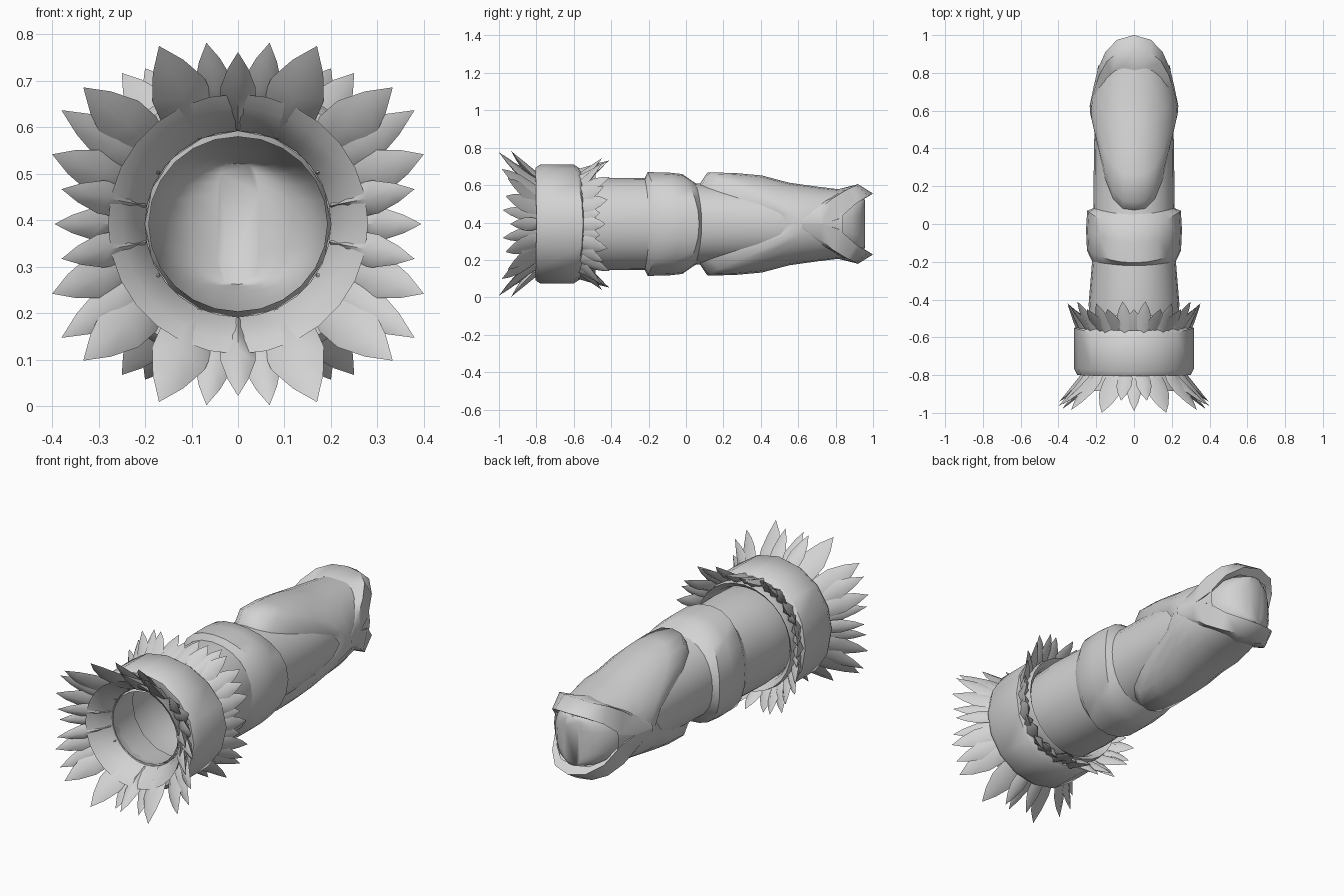
import bpy, bmesh, math
from mathutils import Vector

if "Cube" in bpy.data.objects:
    bpy.data.objects.remove(bpy.data.objects["Cube"])

CZ = 0.392          # height of the sleeve axis
SIDES = 24
grey = bpy.data.materials.new("plain_grey")
grey.diffuse_color = (0.65, 0.65, 0.65, 1)
grey.use_nodes = True
grey.node_tree.nodes["Principled BSDF"].inputs["Base Color"].default_value = grey.diffuse_color


def finish(name, bm, angle=60):
    bmesh.ops.remove_doubles(bm, verts=bm.verts, dist=0.0005)
    bmesh.ops.recalc_face_normals(bm, faces=bm.faces)
    me = bpy.data.meshes.new(name)
    bm.to_mesh(me)
    bm.free()
    ob = bpy.data.objects.new(name, me)
    bpy.context.collection.objects.link(ob)
    me.materials.append(grey)
    bpy.ops.object.select_all(action='DESELECT')
    ob.select_set(True)
    bpy.context.view_layer.objects.active = ob
    bpy.ops.object.shade_smooth_by_angle(angle=math.radians(angle))
    return ob


def interp(table, y):
    # piecewise linear lookup
    if y <= table[0][0]:
        return table[0][1]
    for (y0, v0), (y1, v1) in zip(table, table[1:]):
        if y <= y1:
            return v0 + (v1 - v0) * (y - y0) / (y1 - y0)
    return table[-1][1]


def skin(bm, rows, closed=True):
    grid = [[bm.verts.new(p) for p in row] for row in rows]
    n = len(grid[0])
    for r0, r1 in zip(grid, grid[1:]):
        for i in range(n if closed else n - 1):
            j = (i + 1) % n
            bm.faces.new((r0[i], r0[j], r1[j], r1[i]))
    return grid


def spow(v, e):
    return math.copysign(abs(v) ** e, v)


def section(y, a, b, n=2.0, sides=SIDES):
    pts = []
    for i in range(sides):
        t = 2 * math.pi * i / sides
        yy = y(t) if callable(y) else y
        aa = a(yy) if callable(a) else a
        bb = b(yy) if callable(b) else b
        pts.append((aa * spow(math.cos(t), 2 / n), yy, CZ + bb * spow(math.sin(t), 2 / n)))
    return pts


def sway(y_top, y_side):
    # ring edge whose position runs from y_top above and below to y_side at the sides
    return lambda t: y_top + (y_side - y_top) * math.cos(t) ** 2


# sleeve: open at the front, closed by an upright rounded wall at the far end
bm = bmesh.new()
rows = [(-.78, .192, .188, 2), (-.62, .235, .24, 2), (-.42, .24, .247, 2.1), (-.2, .222, .245, 2.1),
        (.08, .215, .215, 2.1), (.4, .212, .205, 2.1), (.62, .205, .195, 2.2), (.82, .18, .165, 2.3),
        (.89, .148, .145, 2.6), (.932, .105, .135, 3), (.957, .045, .13, 4)]
grid = skin(bm, [section(*r) for r in rows])
bm.faces.new(grid[-1])
finish("sleeve", bm)

# raised band around the middle of the sleeve
bm = bmesh.new()
skin(bm, [section(sway(-.222, -.2), .221, .242, 2.1),
          section(sway(-.205, -.14), .249, .277, 2.1),
          section(sway(-.1, -.03), .254, .276, 2.1),
          section(sway(-.02, .07), .248, .267, 2.1),
          section(sway(.055, .085), .212, .215, 2.1)])
finish("middle_band", bm, 40)

# swept guard: starts near the band above and below, runs back along the sides
A = [(.1, .212), (.4, .22), (.62, .236), (.82, .19)]
B = [(.1, .27), (.12, .278), (.38, .268), (.5, .228), (.82, .183)]


def lead(t):
    return .115 + .48 * abs(math.cos(t)) ** 3


bm = bmesh.new()
rows = [section(lambda t: lead(t) - .045, .213, .21, 2.1)]
for s in (0, .2, .4, .6, .8, 1):
    rows.append(section(lambda t: lead(t) + (.84 - lead(t)) * s,
                        lambda y: interp(A, y), lambda y: interp(B, y), 2.1))
skin(bm, rows)
finish("swept_guard", bm)

# upper and lower lips around the far end, blending into the guard
plan = [(.236, .62), (.213, .73), (.192, .82), (.152, .91), (.09, .975), (0, 1.0)]
z_low = [0, 0, .03, .11, .15, .163]
z_high = [.015, .08, .14, .185, .206, .213]
x_in = [.234, .205, .165, .12, .07, 0]
z_in = [.02, .08, .122, .152, .175, .185]
for sign, name in ((1, "upper_lip"), (-1, "lower_lip")):
    half = []
    for i, (x, y) in enumerate(plan):
        k = i / 5
        half.append([(x * (1 - .13 * k * k), y - .05 * k, max(0, z_low[i] - .03 * k)),
                     (x, y, z_low[i]),
                     (x * (1 - .1 * k), y - .08 * k, z_high[i]),
                     (x_in[i], y - .19 * k, z_in[i])])
    cols = half + [[(-x, y, z) for x, y, z in col] for col in half[-2::-1]]
    bm = bmesh.new()
    skin(bm, [[(x, y, CZ + sign * z) for x, y, z in col] for col in cols], closed=False)
    finish(name, bm)

# thick cuff ring with slanted rims
bm = bmesh.new()
prof = [(-.77, -.77, .2), (-.805, -.8, .28), (-.805, -.8, .3), (-.78, -.765, .318),
        (-.6, -.55, .318), (-.565, -.545, .295), (-.565, -.56, .23), (-.77, -.77, .2)]
skin(bm, [section(sway(yt, ys), r, r, 2, 16) for yt, ys, r in prof])
finish("cuff", bm, 50)


# ruffs of pointed tufts flaring out to a tip
def tuft(bm, tip, base_r, base_h, base_y, tip_y, width):
    tx, tz = tip
    out = Vector((tx, 0, tz))
    reach = out.length
    out.normalize()
    tan = Vector((-out.z, 0, out.x))
    lean = Vector((0, -math.copysign(.5, tip_y - base_y), 0))
    thick = (out * .85 + lean).normalized()
    rows = []
    for k, w, h in ((0, .65, 1), (.3, .95, 1), (.55, .95, .8), (.8, .55, .4)):
        r = base_r + (reach - base_r) * k ** 1.3
        c = out * r + Vector((0, base_y + (tip_y - base_y) * k, CZ))
        edge = c + thick * base_h * h * .2
        ww, hh = width * w, base_h * h
        rows.append([edge + tan * ww, c + thick * hh, edge - tan * ww, c - thick * hh])
    grid = skin(bm, rows)
    point = bm.verts.new(out * reach + Vector((0, tip_y, CZ)))
    last = grid[-1]
    for i in range(4):
        bm.faces.new((last[i], last[(i + 1) % 4], point))
    bm.faces.new(grid[0])


def four_way(x, z):
    return {(x * i, z * j) for i in (1, -1) for j in (1, -1)}


def ruff(name, tips, base_r, step, base_h, base_y, skirt):
    bm = bmesh.new()
    for n, (x, z, y, w) in enumerate(tips):
        for tip in sorted(four_way(x, z)):
            tuft(bm, tip, base_r + step * (n % 2), base_h, base_y, y, w)
    # flared web joining the tufts at their roots
    skin(bm, [section(y, r, r, 2, 28) for y, r in skirt])
    finish(name, bm, 70)


front = [(0, .37, -.99, .04), (.068, .39, -.935, .042), (.17, .383, -1.0, .065),
         (.333, .294, -.985, .06), (.38, .245, -.955, .048), (.4, .15, -.965, .05),
         (.38, .075, -.98, .038), (.395, 0, -.94, .036)]
ruff("front_ruff", front, .222, .015, .026, -.775,
     [(-.775, .2), (-.82, .22), (-.86, .25), (-.885, .28), (-.855, .27), (-.79, .24)])

back = [(0, .33, -.45, .04), (.06, .34, -.41, .04), (.14, .352, -.45, .045), (.2, .335, -.42, .04),
        (.25, .325, -.45, .045), (.3, .25, -.41, .045), (.335, .2, -.44, .042),
        (.352, .13, -.42, .045), (.335, .06, -.46, .04), (.35, 0, -.43, .04)]
ruff("back_ruff", back, .258, .015, .024, -.58,
     [(-.575, .24), (-.51, .255), (-.485, .28), (-.515, .285), (-.57, .275)])
